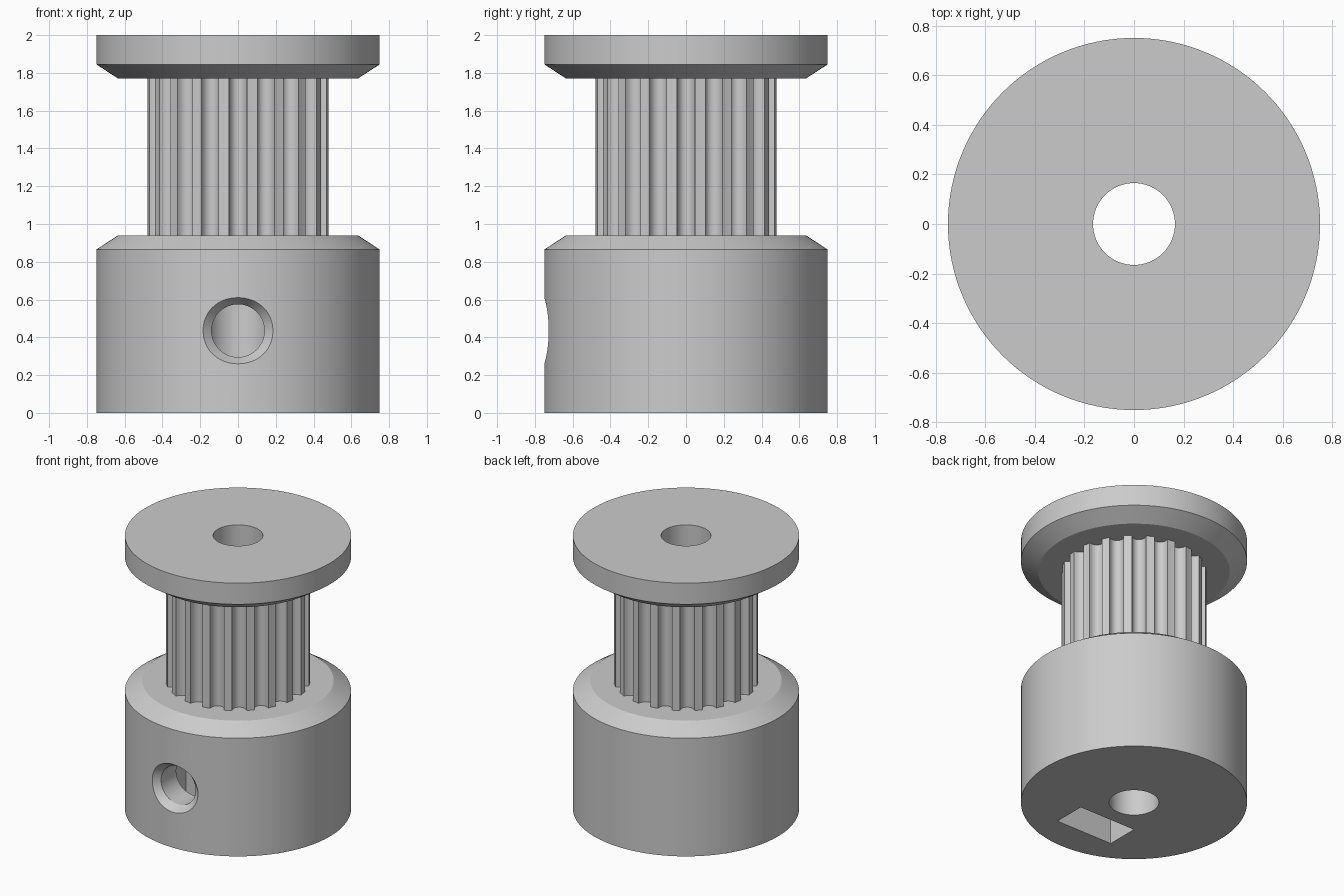
import bpy
import bmesh
from math import sin, cos, pi, radians
from mathutils import Vector

if "Cube" in bpy.data.objects:
    bpy.data.objects.remove(bpy.data.objects["Cube"], do_unlink=True)

metal = bpy.data.materials.new("light grey metal")
grey = (0.6, 0.6, 0.6, 1)
metal.diffuse_color = grey
metal.use_nodes = True
metal.node_tree.nodes["Principled BSDF"].inputs["Base Color"].default_value = grey

SEGMENTS = 128
TEETH = 20
SCREW_Z = 0.435


def loft(name, rings):
    """Closed solid through a list of rings with equal point counts."""
    bm = bmesh.new()
    loops = [[bm.verts.new(p) for p in ring] for ring in rings]
    n = len(loops[0])
    for a, b in zip(loops, loops[1:]):
        for i in range(n):
            j = (i + 1) % n
            bm.faces.new((a[i], a[j], b[j], b[i]))
    bm.faces.new(loops[0])
    bm.faces.new(loops[-1])
    bmesh.ops.recalc_face_normals(bm, faces=bm.faces)
    mesh = bpy.data.meshes.new(name)
    bm.to_mesh(mesh)
    bm.free()
    mesh.materials.append(metal)
    obj = bpy.data.objects.new(name, mesh)
    bpy.context.collection.objects.link(obj)
    return obj


def turned(name, profile):
    """Solid of revolution about z from (radius, height) pairs."""
    angles = [2 * pi * i / SEGMENTS for i in range(SEGMENTS)]
    return loft(name, [[(r * cos(a), r * sin(a), z) for a in angles] for r, z in profile])


def along_y(name, sections):
    """Round solid along y from (half width, half height, y) at screw height."""
    angles = [2 * pi * i / 64 for i in range(64)]
    return loft(name, [[(w * cos(a), y, SCREW_Z + h * sin(a)) for a in angles]
                       for w, h, y in sections])


def combine(target, other, operation):
    mod = target.modifiers.new(operation.title(), "BOOLEAN")
    mod.operation = operation
    mod.solver = "EXACT"
    mod.object = other
    bpy.ops.object.select_all(action="DESELECT")
    bpy.context.view_layer.objects.active = target
    target.select_set(True)
    bpy.ops.object.modifier_apply(modifier=mod.name)
    bpy.data.objects.remove(other, do_unlink=True)


# Hub and top flange, each with one chamfered rim
pulley = turned("toothed_pulley", [(0.75, 0), (0.75, 0.865), (0.635, 0.94)])
flange = turned("top_flange", [(0.635, 1.77), (0.75, 1.845), (0.75, 2)])

# Toothed drum: rounded grooves between narrow lands
outer, half_width, depth = 0.478, 0.048, 0.056
outline = []
for t in range(TEETH):
    middle = radians(90) + 2 * pi * t / TEETH
    out = Vector((cos(middle), sin(middle)))
    side = Vector((-sin(middle), cos(middle)))
    for k in range(9):
        a = pi * k / 8
        outline.append(out * (outer - depth * sin(a)) - side * half_width * cos(a))
    land = middle + pi / TEETH
    outline.append(Vector((cos(land), sin(land))) * outer)
drum = loft("toothed_drum", [[(p.x, p.y, z) for p in outline] for z in (0.9, 1.8)])

combine(pulley, drum, "UNION")
combine(pulley, flange, "UNION")

# Shaft bore
combine(pulley, turned("bore_cutter", [(0.165, -0.1), (0.165, 2.1)]), "DIFFERENCE")

# Countersunk set screw hole in the front
screw = along_y("screw_cutter", [(0.14, 0.14, 0), (0.14, 0.14, -0.69), (0.25, 0.193, -0.78)])
combine(pulley, screw, "DIFFERENCE")

# Nut slot, open at the bottom and pointed at the top
slot = [(-0.23, -0.1), (0.23, -0.1), (0.23, SCREW_Z + 0.133),
        (0, SCREW_Z + 0.266), (-0.23, SCREW_Z + 0.133)]
nut = loft("nut_cutter", [[(x, y, z) for x, z in slot] for y in (-0.515, -0.275)])
combine(pulley, nut, "DIFFERENCE")

bpy.ops.object.shade_smooth_by_angle(angle=radians(30))
